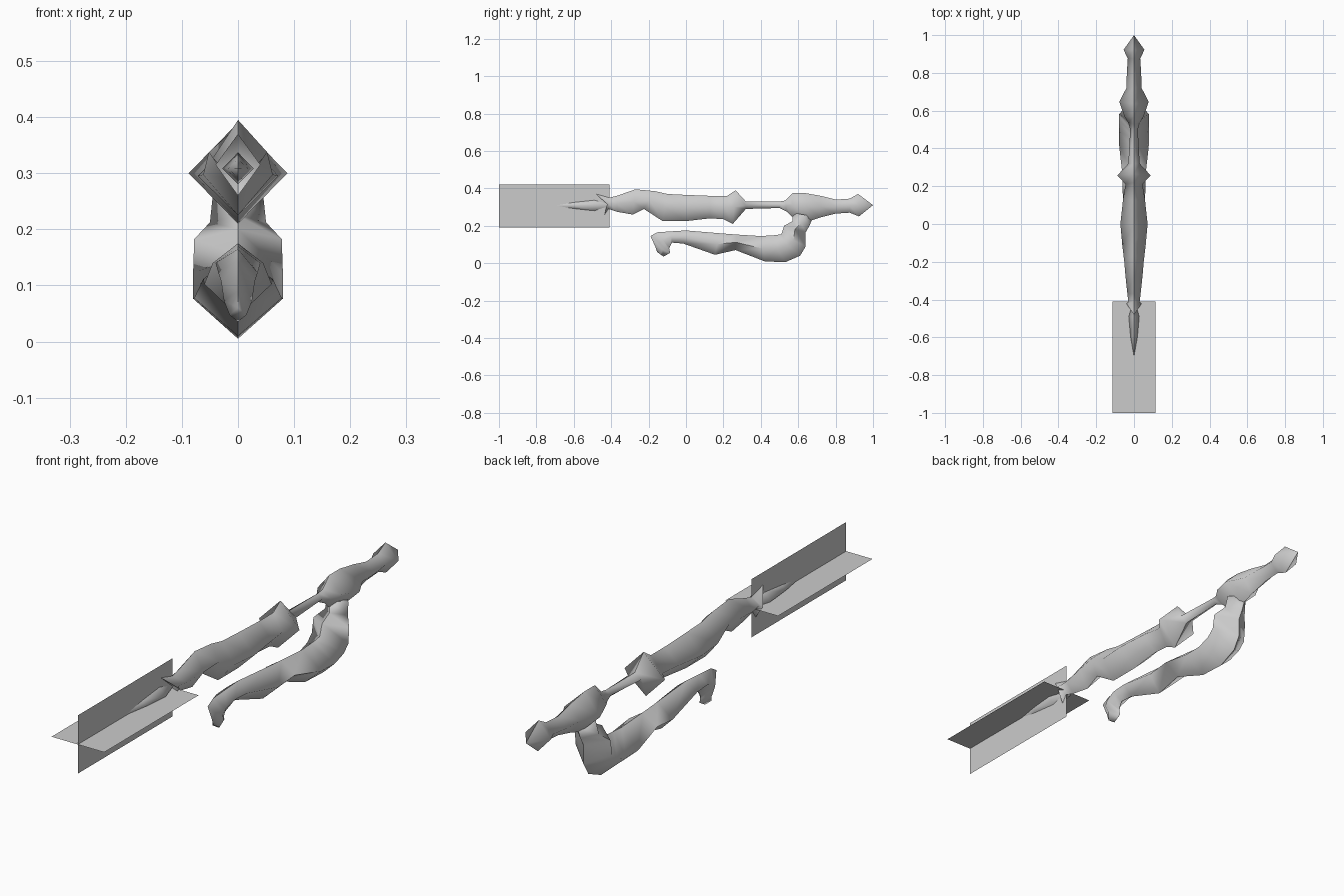
import bpy
import bmesh

# Remove the default cube only
cube = bpy.data.objects.get("Cube")
if cube:
    bpy.data.objects.remove(cube, do_unlink=True)

# Single flat material
grey = bpy.data.materials.new("plain_grey")
grey.use_nodes = True
colour = (0.6, 0.6, 0.6, 1)
grey.diffuse_color = colour
grey.node_tree.nodes["Principled BSDF"].inputs["Base Color"].default_value = colour


def add_object(name, bm, smooth):
    """Turn a bmesh into a named object with the shared material."""
    for face in bm.faces:
        face.smooth = smooth
    mesh = bpy.data.meshes.new(name)
    bm.to_mesh(mesh)
    bm.free()
    mesh.materials.append(grey)
    obj = bpy.data.objects.new(name, mesh)
    bpy.context.collection.objects.link(obj)
    return obj


def diamond_tube(name, rings, front_tip=None, back_tip=None, lead=0.0):
    """Loft diamond rings: (top y, top z, bottom y, bottom z, half width).
    lead pushes the side corners of the first ring backwards."""
    bm = bmesh.new()
    loops = []
    for ty, tz, by, bz, w in rings:
        sy, sz = (ty + by) / 2, (tz + bz) / 2
        if not loops:
            sy += lead
        corners = [(0, ty, tz), (w, sy, sz), (0, by, bz), (-w, sy, sz)]
        loops.append([bm.verts.new(c) for c in corners])
    for a, b in zip(loops, loops[1:]):
        for i in range(4):
            j = (i + 1) % 4
            bm.faces.new((a[i], a[j], b[j], b[i]))
    # Close each end with a point or a flat cap
    for loop, tip in ((loops[0], front_tip), (loops[-1], back_tip)):
        if tip:
            point = bm.verts.new((0, tip[0], tip[1]))
            for i in range(4):
                bm.faces.new((loop[i], loop[(i + 1) % 4], point))
        else:
            bm.faces.new(loop)
    bmesh.ops.recalc_face_normals(bm, faces=bm.faces[:])
    # Keep the ridges on the centre line crisp and the sides soft
    for edge in bm.edges:
        on_ridge = all(abs(v.co.x) < 0.001 for v in edge.verts)
        if on_ridge or edge.calc_face_angle(0) > 1.75:
            edge.smooth = False
    return add_object(name, bm, True)


# Long upper shaft with flared collar, guard and pommel
diamond_tube("upper_shaft", [
    (-.48, .37, -.435, .26, .04),
    (-.41, .35, -.415, .29, .03),
    (-.37, .36, -.37, .275, .035),
    (-.27, .395, -.285, .26, .045),
    (-.165, .385, -.225, .29, .052),
    (-.1, .37, -.125, .225, .062),
    (0, .365, 0, .225, .072),
    (.13, .36, .13, .24, .058),
    (.22, .36, .2, .235, .045),
    (.265, .39, .25, .21, .088),
    (.32, .33, .32, .29, .03),
    (.5, .33, .5, .295, .02),
    (.53, .335, .54, .275, .03),
    (.57, .375, .565, .25, .05),
    (.635, .375, .66, .225, .078),
    (.72, .36, .72, .245, .04),
    (.8, .34, .8, .265, .038),
    (.875, .345, .875, .27, .033),
    (.92, .37, .925, .25, .055),
], front_tip=(-.41, .31), back_tip=(1, .31), lead=0.035)

# Lower arm curving down and forward to a small hook
diamond_tube("lower_arm", [
    (.57, .27, .68, .25, .045),
    (.57, .225, .66, .2, .05),
    (.525, .2, .64, .165, .078),
    (.51, .155, .64, .09, .08),
    (.48, .15, .61, .04, .08),
    (.45, .148, .53, .005, .08),
    (.4, .145, .42, .01, .078),
    (.27, .153, .265, .07, .062),
    (.18, .16, .155, .045, .06),
    (0, .175, -.015, .105, .045),
    (-.08, .17, -.075, .11, .04),
    (-.155, .165, -.09, .08, .035),
    (-.19, .145, -.088, .07, .03),
    (-.165, .09, -.085, .055, .025),
    (-.155, .06, -.12, .035, .015),
])

# Needle at the front of the shaft
diamond_tube("needle", [
    (-.6, .325, -.6, .292, .018),
    (-.49, .337, -.49, .28, .028),
], front_tip=(-.7, .308), back_tip=(-.4, .31))

# Two crossed sheets around the needle
bm = bmesh.new()
back, front, middle, half = -.41, -1, .305, .115
for dx, dz in ((half, 0), (0, half)):
    corners = [(-dx, front, middle - dz), (dx, front, middle - dz),
               (dx, back, middle + dz), (-dx, back, middle + dz)]
    if dz:
        corners = [(0, front, middle - dz), (0, back, middle - dz),
                   (0, back, middle + dz), (0, front, middle + dz)]
    bm.faces.new([bm.verts.new(c) for c in corners])
add_object("crossed_sheets", bm, False)
